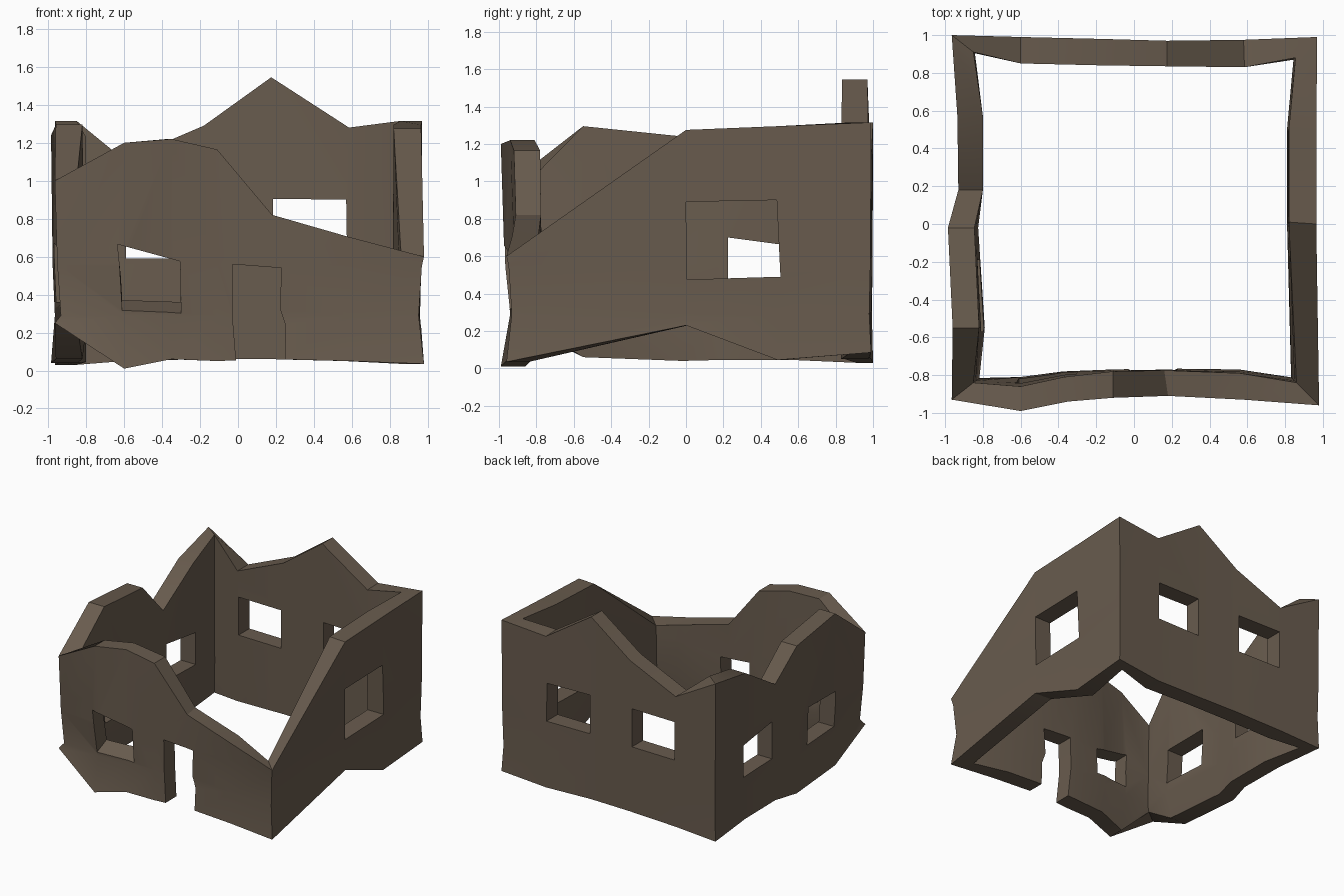
import bpy, bmesh, math

if "Cube" in bpy.data.objects:
    bpy.data.objects.remove(bpy.data.objects["Cube"])

stone = bpy.data.materials.new("weathered brown stone")
stone.diffuse_color = (0.14, 0.106, 0.076, 1)
stone.use_nodes = True
stone.node_tree.nodes["Principled BSDF"].inputs["Base Color"].default_value = stone.diffuse_color


def mesh_object(name, verts, faces):
    me = bpy.data.meshes.new(name)
    me.from_pydata(verts, [], faces)
    bm = bmesh.new()
    bm.from_mesh(me)
    bmesh.ops.recalc_face_normals(bm, faces=bm.faces)
    bm.to_mesh(me)
    bm.free()
    me.materials.append(stone)
    ob = bpy.data.objects.new(name, me)
    bpy.context.collection.objects.link(ob)
    return ob


# Stations per side: outer x, y, inner x, y, top height, bottom height, inward dent
front = [(-.965, -.93, -.85, -.84, 1.00, .25, .04),
         (-.60, -.99, -.60, -.86, 1.20, .01, .05),
         (-.35, -.94, -.37, -.81, 1.22, .06, .03),
         (-.11, -.92, -.11, -.78, 1.165, .05, .01),
         (.18, -.91, .16, -.775, .82, .06, .01),
         (.58, -.93, .56, -.79, .705, .05, .02)]
right = [(.98, -.96, .86, -.84, .60, .035, .04),
         (.965, 0, .82, .01, 1.275, .23, .01),
         (.965, .49, .82, .50, 1.295, .045, .01)]
back = [(.97, .99, .855, .88, 1.315, .085, .015),
        (.58, .975, .585, .83, 1.28, .05, 0),
        (.175, .97, .175, .835, 1.545, .06, 0),
        (-.18, .98, -.18, .84, 1.29, .06, 0),
        (-.60, .99, -.60, .85, 1.11, .05, 0)]
left = [(-.965, 1.0, -.85, .91, 1.315, .03, .01),
        (-.935, .57, -.80, .57, 1.23, .045, 0),
        (-.93, .18, -.80, .18, .99, .045, 0),
        (-.985, -.02, -.845, -.02, 1.24, .04, .02),
        (-.96, -.55, -.82, -.55, 1.295, .06, .03)]

# Closed ring of wall: four outer rows and four inner rows at every station
verts, faces = [], []
ring = front + right + back + left
for ox, oy, ix, iy, zt, zb, dent in ring:
    n = math.hypot(ix - ox, iy - oy)
    dx, dy = (ix - ox) / n, (iy - oy) / n
    rows = [(zb, 0), (.29, dent), (min(.56, zt - .05), dent * .4), (zt, 0)]
    verts += [(ox + dx * d, oy + dy * d, z) for z, d in rows]
    verts += [(ix + dx * d, iy + dy * d, z) for z, d in reversed(rows)]
for s in range(len(ring)):
    a, b = s * 8, (s + 1) % len(ring) * 8
    for k in range(8):
        m = (k + 1) % 8
        faces.append((a + k, b + k, b + m, a + m))
walls = mesh_object("ruined_walls", verts, faces)


def opening(name, axis, side, outline, lift=0):
    """Cut an outline of (along, z) points through one wall."""
    n = len(outline)
    zmid = sum(p[1] for p in outline) / n
    vs = []
    for depth, sign in ((1.15, -1), (.70, 1)):
        for u, z in outline:
            z += sign * lift if z < zmid else 0
            vs.append((u, side * depth, z) if axis == 'Y' else (side * depth, u, z))
    fs = [tuple(range(n)), tuple(range(2 * n - 1, n - 1, -1))]
    fs += [(i, (i + 1) % n, n + (i + 1) % n, n + i) for i in range(n)]
    cutter = mesh_object(name, vs, fs)
    cutter.hide_render = True
    mod = walls.modifiers.new(name, 'BOOLEAN')
    mod.operation, mod.solver, mod.object = 'DIFFERENCE', 'EXACT', cutter
    bpy.context.view_layer.objects.active = walls
    bpy.ops.object.modifier_apply(modifier=name)
    bpy.data.objects.remove(cutter)


# Doorway and crooked front window
opening("doorway", 'Y', -1, [(-.03, .56), (-.03, .30), (.01, -.2), (.245, -.2),
                             (.25, .24), (.22, .33), (.23, .54)])
opening("front_window", 'Y', -1, [(-.635, .665), (-.61, .325), (-.30, .295), (-.305, .575)], .1)
# Back, left and right windows
opening("back_window_a", 'Y', 1, [(.185, .59), (.575, .59), (.57, .90), (.185, .905)])
opening("back_window_b", 'Y', 1, [(-.59, .59), (-.20, .59), (-.20, .90), (-.59, .90)])
opening("left_window_a", 'X', -1, [(.225, .40), (.60, .39), (.60, .65), (.225, .70)])
opening("left_window_b", 'X', -1, [(-.57, .36), (-.19, .36), (-.19, .67), (-.57, .65)])
opening("right_window", 'X', 1, [(.005, .475), (.505, .49), (.485, .90), (0, .89)])

# Smooth wall faces with crisp broken edges
bpy.ops.object.select_all(action='DESELECT')
walls.select_set(True)
bpy.context.view_layer.objects.active = walls
bpy.ops.object.shade_smooth_by_angle(angle=math.radians(30))
